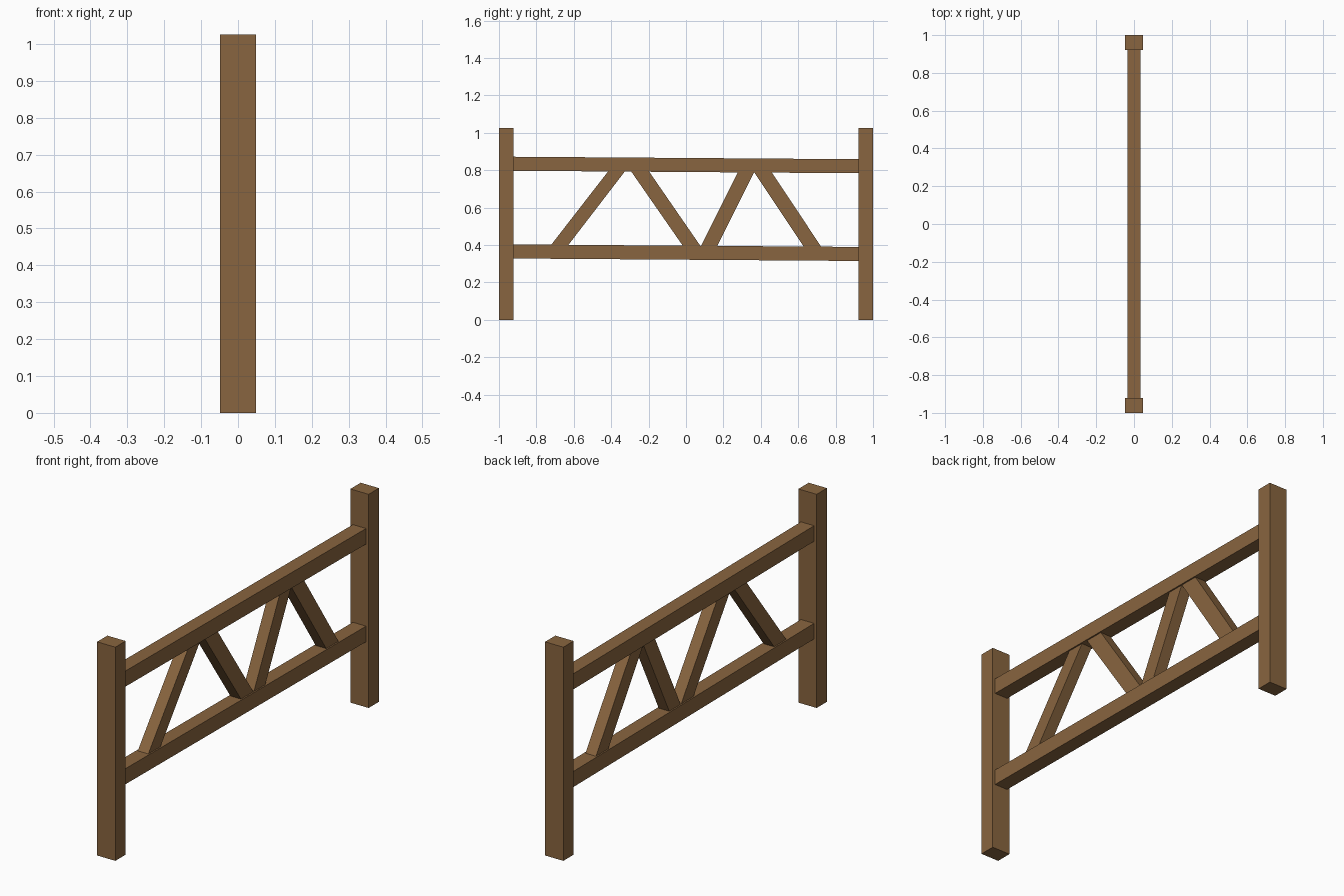
import bpy, bmesh

if "Cube" in bpy.data.objects:
    bpy.data.objects.remove(bpy.data.objects["Cube"])

wood = bpy.data.materials.new("wood")
wood.diffuse_color = (0.25, 0.13, 0.05, 1)
wood.use_nodes = True
wood.node_tree.nodes["Principled BSDF"].inputs["Base Color"].default_value = wood.diffuse_color


def beam(name, outline, half_width):
    """Extrude a side-view (y, z) outline symmetrically along x."""
    bm = bmesh.new()
    face = bm.faces.new([bm.verts.new((-half_width, y, z)) for y, z in outline])
    ext = bmesh.ops.extrude_face_region(bm, geom=[face])
    moved = [g for g in ext["geom"] if isinstance(g, bmesh.types.BMVert)]
    bmesh.ops.translate(bm, verts=moved, vec=(2 * half_width, 0, 0))
    bmesh.ops.recalc_face_normals(bm, faces=bm.faces)
    mesh = bpy.data.meshes.new(name)
    bm.to_mesh(mesh)
    bm.free()
    mesh.materials.append(wood)
    obj = bpy.data.objects.new(name, mesh)
    bpy.context.collection.objects.link(obj)
    return obj


POST_IN, POST_TOP = 0.922, 1.026
SAG = -0.0072          # slight slope of the rails along y
RAIL_H = 0.075


def rail_z(base, y):
    return base + SAG * y


# End posts
for label, s in (("front", -1), ("back", 1)):
    beam(label + "_post", [(s, 0), (s * POST_IN, 0),
                           (s * POST_IN, POST_TOP), (s, POST_TOP)], 0.0485)

# Slightly sloping rails, given by their underside height at mid-span
LOWER, UPPER = 0.321, 0.790
for label, base in (("lower", LOWER), ("upper", UPPER)):
    a, b = rail_z(base, -POST_IN), rail_z(base, POST_IN)
    beam(label + "_rail", [(-POST_IN, a), (POST_IN, b),
                           (POST_IN, b + RAIL_H), (-POST_IN, a + RAIL_H)], 0.035)

# Zigzag braces: bottom y range, then top y range
braces = [(-0.722, -0.630, -0.415, -0.326),
          (-0.016, 0.078, -0.294, -0.198),
          (0.080, 0.166, 0.278, 0.364),
          (0.631, 0.724, 0.364, 0.458)]
for i, (b0, b1, t0, t1) in enumerate(braces, 1):
    low, high = LOWER + RAIL_H - 0.002, UPPER + 0.002
    beam(f"brace_{i}", [(b0, rail_z(low, b0)), (b1, rail_z(low, b1)),
                        (t1, rail_z(high, t1)), (t0, rail_z(high, t0))], 0.028)
